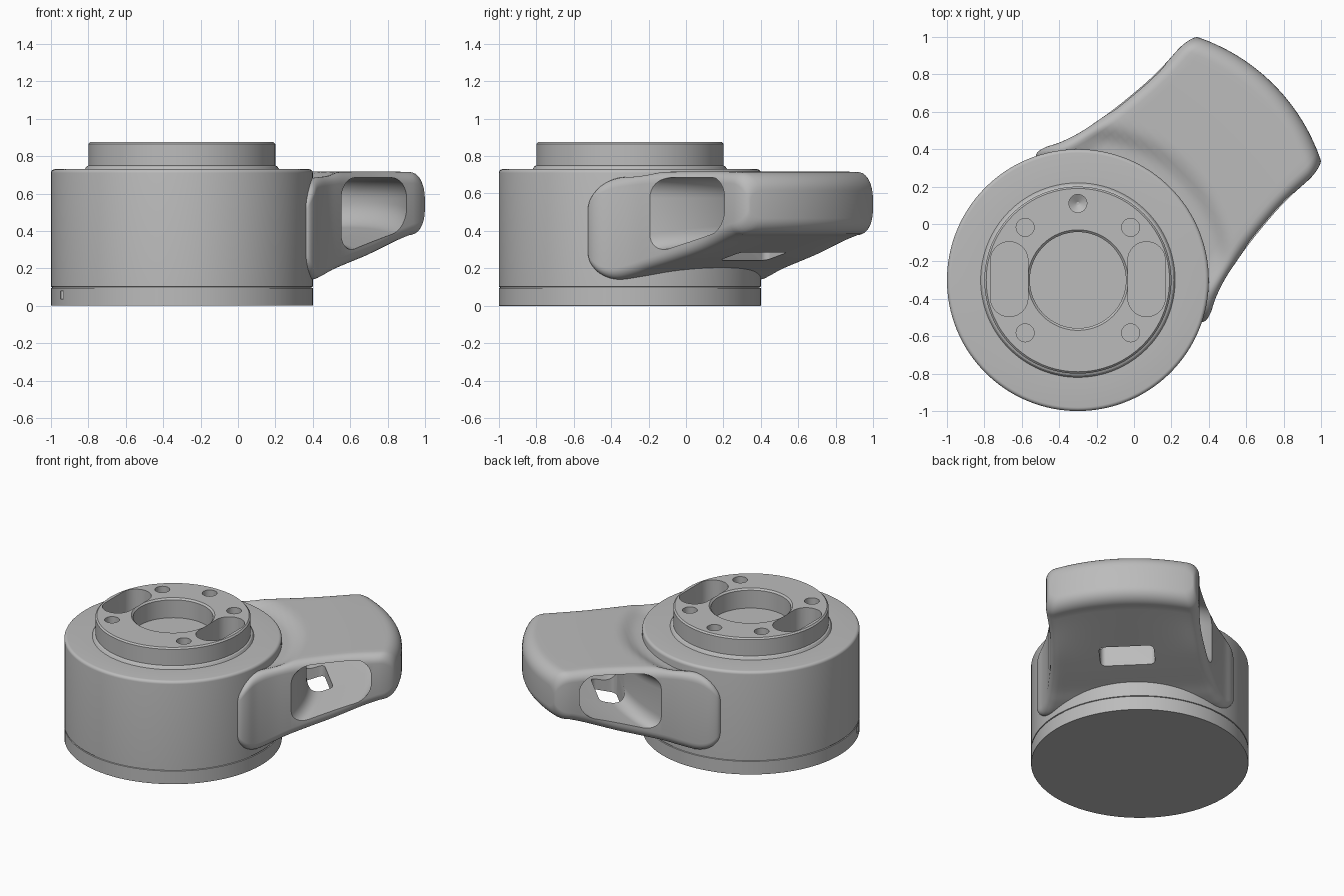
import bpy, bmesh, math
from mathutils import Vector

if "Cube" in bpy.data.objects:
    bpy.data.objects.remove(bpy.data.objects["Cube"], do_unlink=True)

CENTRE = (-0.3, -0.3, 0)
DIAGONAL = math.radians(45)

grey = bpy.data.materials.new("machined_grey")
grey.use_nodes = True
colour = (0.5, 0.5, 0.5, 1)
grey.diffuse_color = colour
grey.node_tree.nodes["Principled BSDF"].inputs["Base Color"].default_value = colour


def loft(name, rings, turn=0.0):
    """Skin closed rings of equal length and cap both ends with strips."""
    bm = bmesh.new()
    rows = [[bm.verts.new(p) for p in ring] for ring in rings]
    n = len(rows[0])
    for a, b in zip(rows, rows[1:]):
        for i in range(n):
            j = (i + 1) % n
            bm.faces.new((a[i], a[j], b[j], b[i]))
    for row in (rows[0], rows[-1]):
        for i in range(n // 2 - 1):
            bm.faces.new((row[i], row[i + 1], row[n - 2 - i], row[n - 1 - i]))
    bmesh.ops.recalc_face_normals(bm, faces=bm.faces)
    mesh = bpy.data.meshes.new(name)
    bm.to_mesh(mesh)
    bm.free()
    mesh.materials.append(grey)
    obj = bpy.data.objects.new(name, mesh)
    obj.location = CENTRE
    obj.rotation_euler.z = turn
    bpy.context.collection.objects.link(obj)
    return obj


def lathe(name, profile, x=0.0, y=0.0, n=48):
    angles = [math.tau * i / n for i in range(n)]
    return loft(name, [[(x + r * math.cos(a), y + r * math.sin(a), z) for a in angles]
                       for r, z in profile])


def rounded(corners, d, steps=8):
    """Polygon outline with circular corners that start d from each corner."""
    out = []
    pts = [Vector(c) for c in corners]
    for i, p in enumerate(pts):
        a = p + (pts[i - 1] - p).normalized() * d
        b = p + (pts[(i + 1) % len(pts)] - p).normalized() * d
        for k in range(steps + 1):
            t = k / steps
            wa, wp, wb = (1 - t) ** 2, math.sqrt(2) * t * (1 - t), t * t
            out.append((a * wa + p * wp + b * wb) / (wa + wp + wb))
    return out


def slot(name, x, y, sx, sy, z0, z1, d, turn=0.0):
    box = [(x - sx, y - sy), (x + sx, y - sy), (x + sx, y + sy), (x - sx, y + sy)]
    outline = rounded(box, d)
    return loft(name, [[(p.x, p.y, z) for p in outline] for z in (z0, z1)], turn)


def cut(target, cutters):
    bpy.context.view_layer.objects.active = target
    for c in cutters:
        c.hide_render = True
        mod = target.modifiers.new("cut", "BOOLEAN")
        mod.operation = "DIFFERENCE"
        mod.solver = "EXACT"
        mod.object = c
        bpy.context.view_layer.update()
        bpy.ops.object.modifier_apply(modifier=mod.name)
        bpy.data.objects.remove(c, do_unlink=True)


def finish(obj):
    bpy.ops.object.select_all(action="DESELECT")
    obj.select_set(True)
    bpy.context.view_layer.objects.active = obj
    bpy.ops.object.shade_smooth_by_angle(angle=math.radians(28))


# Round housing with base groove and raised flange
fillet = [(0.68 + 0.02 * math.cos(a), 0.71 + 0.02 * math.sin(a))
          for a in (math.pi / 2 * k / 5 for k in range(6))]
housing = lathe("housing", [(0.698, 0), (0.7, 0.003), (0.7, 0.094), (0.694, 0.096),
                            (0.694, 0.1), (0.7, 0.102)] + fillet +
                [(0.52, 0.73), (0.51, 0.745), (0.5, 0.75), (0.5, 0.865), (0.49, 0.875)], n=128)

# Centre bore, two slots, four shallow holes, a conical locating hole, a base notch
pockets = [lathe("bore", [(0.257, 0.737), (0.257, 0.864), (0.27, 0.876), (0.27, 0.92)], n=64),
           lathe("locating_hole", [(0.008, 0.80), (0.048, 0.825), (0.048, 0.92)], 0, 0.41, 32),
           slot("base_notch", -0.64, -0.28, 0.008, 0.02, 0.035, 0.08, 0.002)]
for sx in (-1, 1):
    pockets.append(slot("slot", sx * 0.367, 0.005, 0.1, 0.2, 0.64, 0.92, 0.099))
    for sy in (-1, 1):
        pockets.append(lathe("small_hole", [(0.048, 0.82), (0.048, 0.92)],
                             sx * 0.282, sy * 0.282, 32))
cut(housing, pockets)
finish(housing)

# Flared arm: stations of distance, half width, bottom and top
stations = [(0.26, 0.59, 0.27, 0.53), (0.30, 0.62, 0.24, 0.56), (0.33, 0.636, 0.20, 0.60),
            (0.38, 0.625, 0.16, 0.65), (0.45, 0.59, 0.14, 0.685), (0.55, 0.555, 0.16, 0.703),
            (0.65, 0.533, 0.191, 0.712), (0.8, 0.508, 0.229, 0.717), (1.0, 0.49, 0.281, 0.718),
            (1.2, 0.487, 0.332, 0.718), (1.38, 0.494, 0.378, 0.715)]
TIP_RADIUS = 1.05


def smooth(t):
    t = min(max(t, 0), 1)
    return t * t * (3 - 2 * t)


def spline(points, steps):
    pts = [Vector(p) for p in points]
    ext = [2 * pts[0] - pts[1]] + pts + [2 * pts[-1] - pts[-2]]
    out = []
    for a, b, c, d in zip(ext, ext[1:], ext[2:], ext[3:]):
        for k in range(steps):
            t = k / steps
            out.append(0.5 * (2 * b + (c - a) * t + (2 * a - 5 * b + 4 * c - d) * t * t
                              + (3 * b - a - 3 * c + d) * t ** 3))
    return out


def arm_section(u, w, zb, zt, r=0.06, flat=24, steps=6):
    arc = [math.pi / 2 * k / steps for k in range(steps + 1)]
    half = [(-w + r * (1 - math.cos(a)), r * (1 - math.sin(a))) for a in arc]
    span = w - r
    row = half + [(-span + 2 * span * k / flat, 0) for k in range(1, flat)]
    row += [(-v, d) for v, d in reversed(half)]
    top, bottom = [], []
    for v, drop in row:
        # Outer end is bowed
        bow = TIP_RADIUS - math.sqrt(TIP_RADIUS ** 2 - v * v)
        uu = u - smooth((u - 0.9) / 0.5) * bow
        # Soft valve-like valley where the top meets the housing, fading at the flares
        dip = 0.04 * smooth((0.86 - math.hypot(uu, v)) / 0.12) * smooth((0.56 - abs(v)) / 0.14)
        top.append((uu, v, zt - drop - dip))
        bottom.append((uu, v, zb + drop))
    return top + bottom[::-1]


sections = [arm_section(*s) for s in spline(stations, 5)]
u, w, zb, zt = stations[-1]
for k in range(9):
    a = math.pi / 2 * k / 8
    c = 1 - math.cos(a)
    sections.append(arm_section(u + 0.1 * math.sin(a), w - 0.03 * c, zb + 0.09 * c, zt - 0.1 * c))
arm = loft("arm", sections, DIAGONAL)

# Tunnel across the arm, with curved walls and a sloping floor
tunnel = []
for k in range(29):
    v = -0.7 + 0.05 * k
    near, far = math.sqrt(0.86 ** 2 - v * v), 0.43 + math.sqrt(0.92 ** 2 - v * v)
    quad = [(near, 0.1 + 0.256 * near), (far, 0.1 + 0.256 * far), (far, 0.685), (near, 0.685)]
    tunnel.append([(p.x, v, p.y) for p in rounded(quad, 0.11)])

# Tunnel, drain window in the floor, and clearance for the housing
cut(arm, [loft("tunnel", tunnel, DIAGONAL),
          slot("floor_window", 0.935, 0, 0.083, 0.177, 0.05, 0.5, 0.035, DIAGONAL),
          lathe("housing_clearance", [(0.692, -0.1), (0.692, 1.0)], n=128)])
finish(arm)
